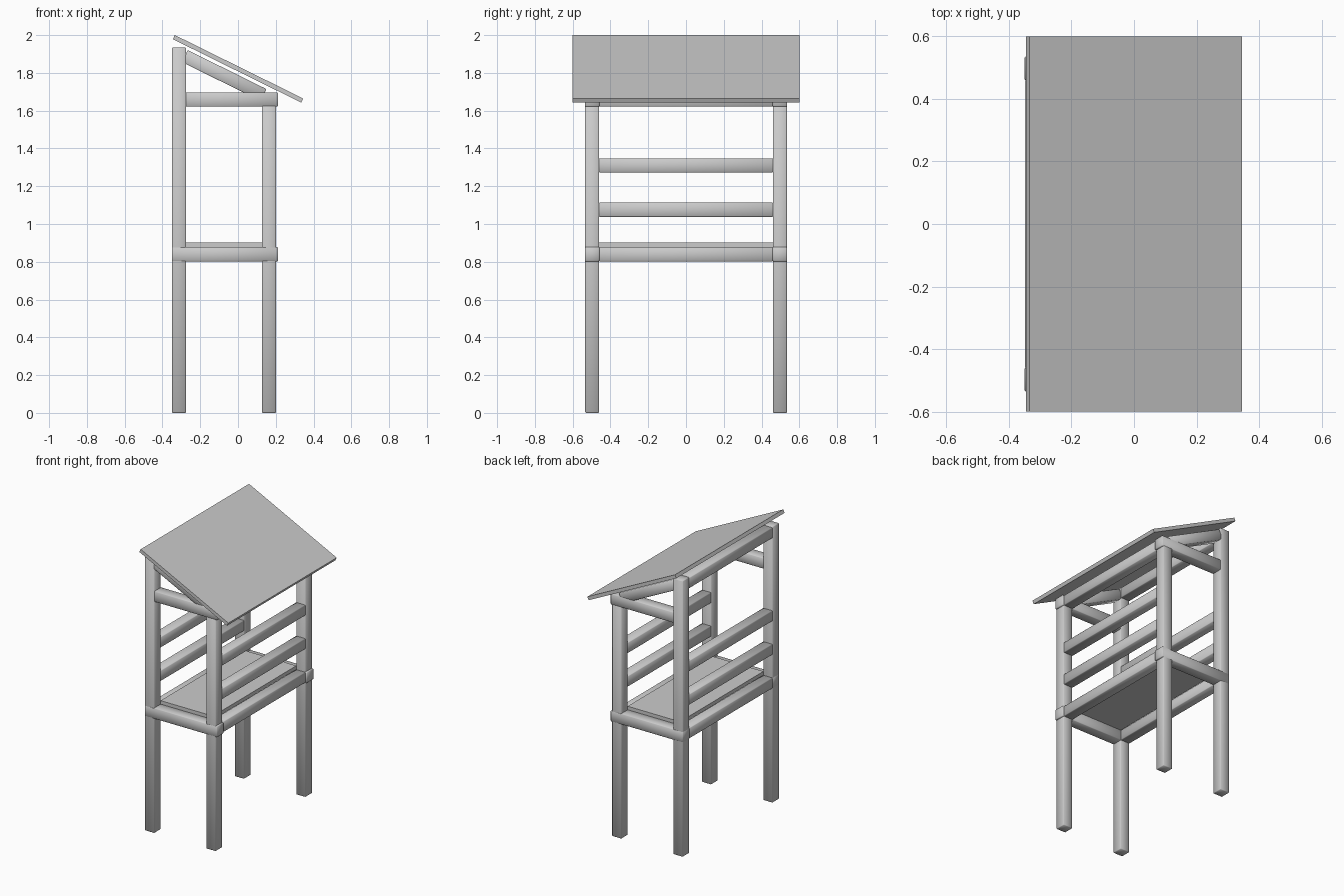
import bpy, math
from mathutils import Vector

if "Cube" in bpy.data.objects:
    bpy.data.objects.remove(bpy.data.objects["Cube"], do_unlink=True)

GREY = (0.6, 0.6, 0.6, 1)
wood = bpy.data.materials.new("plain grey")
wood.use_nodes = True
wood.diffuse_color = GREY
wood.node_tree.nodes["Principled BSDF"].inputs["Base Color"].default_value = GREY


def box(name, lo, hi, tilt=0, smooth=True):
    """Box between two corners, turned about y around its centre."""
    lo, hi = Vector(lo), Vector(hi)
    bpy.ops.mesh.primitive_cube_add(size=1, location=(lo + hi) / 2)
    ob = bpy.context.object
    ob.name = name
    ob.scale = hi - lo
    bpy.ops.object.transform_apply(location=False, rotation=False, scale=True)
    ob.rotation_euler.y = tilt
    ob.data.materials.append(wood)
    if smooth:
        # softened lumber edges
        bevel = ob.modifiers.new("soft edges", "BEVEL")
        bevel.width = 0.004
        bevel.segments = 1
        bpy.ops.object.shade_smooth()
    return ob


W = 0.074                 # lumber width
LEFT, RIGHT = -0.312, 0.164   # post centres in x
END = 0.497               # post centres in y
H = W / 2
SLOPE = math.atan(0.494)

# Posts, end beams and sloping rafters at both ends
for side, y in (("front", -END), ("back", END)):
    a, b = y - H, y + H
    box(side + "_tall_post", (LEFT - H, a, 0), (LEFT + H, b, 1.934))
    box(side + "_short_post", (RIGHT - H, a, 0), (RIGHT + H, b, 1.63))
    box(side + "_floor_beam", (-0.35, a - 0.001, 0.802), (0.212, b + 0.001, 0.878))
    box(side + "_top_beam", (-0.277, a - 0.001, 1.622), (0.212, b + 0.001, 1.697))
    length = 0.465
    start = Vector((-0.282, y, 1.889))
    mid = start + Vector((math.cos(SLOPE), 0, -math.sin(SLOPE))) * length / 2
    half = Vector((length / 2, H - 0.001, H - 0.002))
    box(side + "_rafter", mid - half, mid + half, SLOPE)

# Long rails between the posts on both sides
inner = END - H + 0.002
for side, x, top in (("low", RIGHT, 1.622), ("high", LEFT, 1.855)):
    for part, z in (("floor_beam", 0.802), ("lower_rail", 1.038),
                    ("upper_rail", 1.273), ("roof_beam", top)):
        box(side + "_side_" + part, (x - H, -inner, z), (x + H, inner, z + 0.075))

# Floor panel
box("floor", (LEFT + H - 0.002, -inner, 0.876), (RIGHT - H + 0.002, inner, 0.902), smooth=False)

# Sloping roof sheet
t, run = 0.024, 0.758
half = Vector((run / 2, 0.6, t / 2))
mid = Vector((0, 0, 1.8215))
box("roof", mid - half, mid + half, SLOPE, smooth=False)
